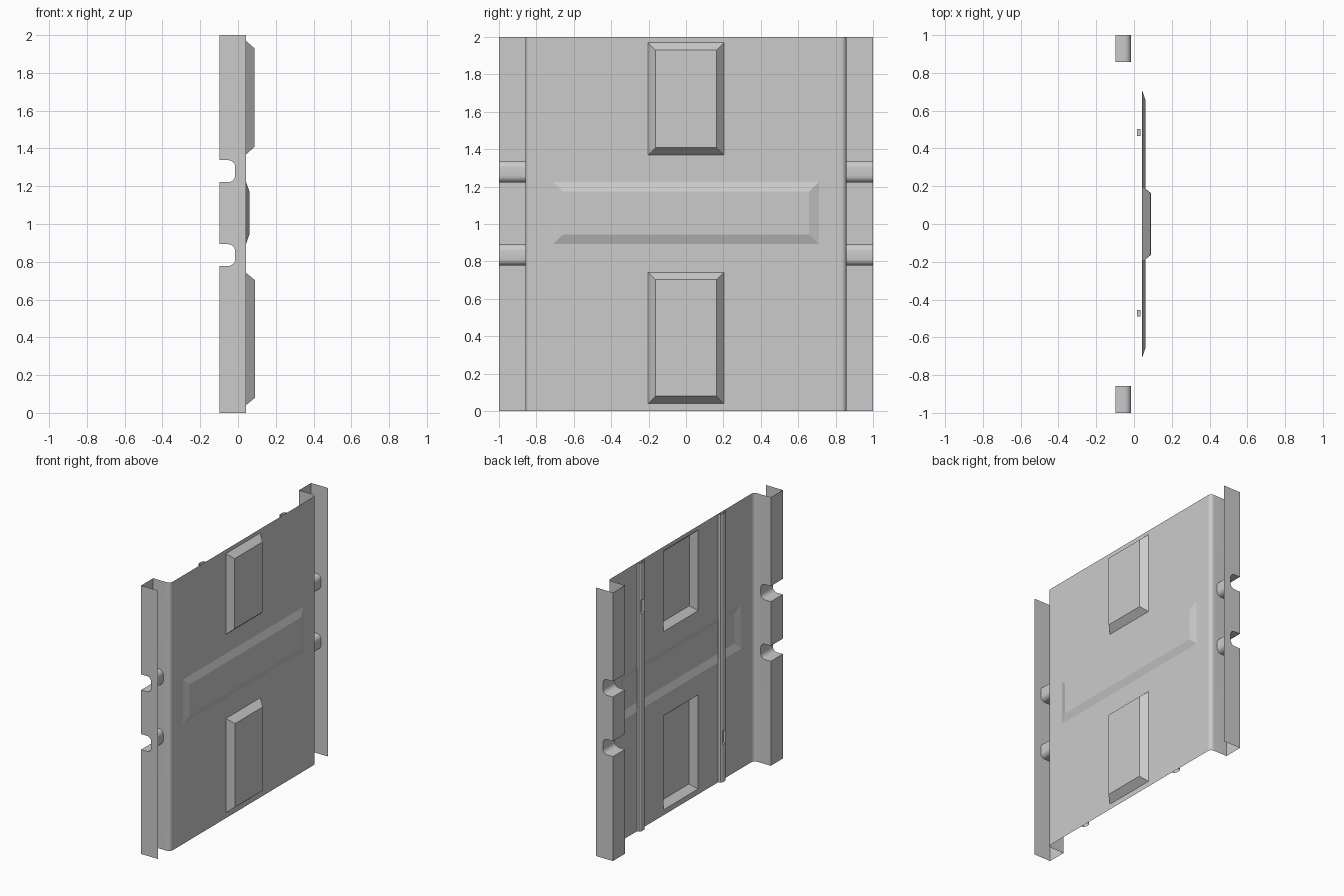
import bpy, bmesh, math

if "Cube" in bpy.data.objects:
    bpy.data.objects.remove(bpy.data.objects["Cube"])

FACE, BACK = 0.042, -0.098      # x of the front sheet and of the channel backs
WALL, R = 0.858, 0.028          # y of the inner channel wall, bend radius


def finish(name, bm, mirror=False, smooth=None):
    bmesh.ops.remove_doubles(bm, verts=bm.verts, dist=1e-5)
    bmesh.ops.recalc_face_normals(bm, faces=bm.faces)
    me = bpy.data.meshes.new(name)
    bm.to_mesh(me)
    bm.free()
    ob = bpy.data.objects.new(name, me)
    bpy.context.collection.objects.link(ob)
    if mirror:
        m = ob.modifiers.new("mirror", 'MIRROR')
        m.use_axis = (False, True, False)
    if smooth:
        bpy.ops.object.select_all(action='DESELECT')
        ob.select_set(True)
        bpy.context.view_layer.objects.active = ob
        bpy.ops.object.shade_smooth_by_angle(angle=math.radians(smooth))
    return ob


def quad(bm, pts):
    return bm.faces.new([bm.verts.new(p) for p in pts])


def strip(bm, profile, zs, holes=()):
    """Raise an (x, y) profile through the heights zs, leaving (y0, y1, z0, z1) holes open."""
    for (xa, ya), (xb, yb) in zip(profile, profile[1:]):
        for z0, z1 in zip(zs, zs[1:]):
            y, z = (ya + yb) / 2, (z0 + z1) / 2
            if any(h[0] < y < h[1] and h[2] < z < h[3] for h in holes):
                continue
            quad(bm, [(xa, ya, z0), (xb, yb, z0), (xb, yb, z1), (xa, ya, z1)])


def pan(bm, rect, x0, x1, inset):
    """Pressed rectangle: sloped sides from x0 to a flat floor at x1."""
    def ring(x, d):
        y0, y1, z0, z1 = rect
        return [(x, y0 + d, z0 + d), (x, y1 - d, z0 + d),
                (x, y1 - d, z1 - d), (x, y0 + d, z1 - d)]
    a, b = ring(x0, 0), ring(x1, inset)
    quad(bm, b)
    for i in range(4):
        j = (i + 1) % 4
        quad(bm, [a[i], a[j], b[j], b[i]])


# Front sheet with three openings
lower = (-0.203, 0.203, 0.04, 0.742)
middle = (-0.71, 0.71, 0.892, 1.225)
upper = (-0.203, 0.203, 1.368, 1.97)
edge = WALL - R
bm = bmesh.new()
strip(bm, [(FACE, y) for y in (-edge, -0.71, -0.203, 0.203, 0.71, edge)],
      [0, 0.04, 0.742, 0.892, 1.225, 1.368, 1.97, 2], (lower, middle, upper))
finish("front_sheet", bm)

# Pressed panels standing out of the sheet
for name, rect, x, inset in (("lower_panel", lower, 0.09, 0.04),
                             ("middle_panel", middle, 0.06, 0.052),
                             ("upper_panel", upper, 0.087, 0.04)):
    bm = bmesh.new()
    pan(bm, rect, FACE, x, inset)
    finish(name, bm)


# Side channels: back edge outline in (x, z) with two round-cornered notches
def notch(z0, z1, depth=-0.015, r=0.036):
    low = [(depth - r + r * math.sin(t), z0 + r - r * math.cos(t))
           for t in (math.pi / 2 * i / 6 for i in range(7))]
    high = [(x, z0 + z1 - z) for x, z in reversed(low)]
    return [(BACK, z0)] + low + high + [(BACK, z1)]


outline = [(BACK, 0)] + notch(0.778, 0.893) + notch(1.222, 1.338) + [(BACK, 2)]
bm = bmesh.new()
for y, front in ((1, FACE), (WALL, FACE - R)):
    quad(bm, [(x, y, z) for x, z in outline] + [(front, y, 2), (front, y, 0)])
for (xa, za), (xb, zb) in zip(outline, outline[1:]):
    quad(bm, [(xa, 1, za), (xb, 1, zb), (xb, WALL, zb), (xa, WALL, za)])
bend = [(FACE - R + R * math.sin(t), WALL - R + R * math.cos(t))
        for t in (math.pi / 2 * i / 6 for i in range(7))]
strip(bm, bend, [0, 2])
finish("side_channel", bm, mirror=True, smooth=30)

# Rear rails, each with a small slot
half = [(FACE, 0.033), (0.026, 0.031), (0.017, 0.018)]
for name, yc, z0, z1 in (("rear_rail_left", -0.472, 0.28, 0.38),
                         ("rear_rail_right", 0.485, 1.62, 1.72)):
    profile = [(x, yc - y) for x, y in half] + [(x, yc + y) for x, y in reversed(half)]
    slot = (yc - 0.018, yc + 0.018, z0, z1)
    bm = bmesh.new()
    strip(bm, profile, [0, z0, z1, 2], (slot,))
    pan(bm, slot, 0.017, 0.035, 0)
    # keep only the back strip open; the chamfers lie outside the slot
    finish(name, bm)
